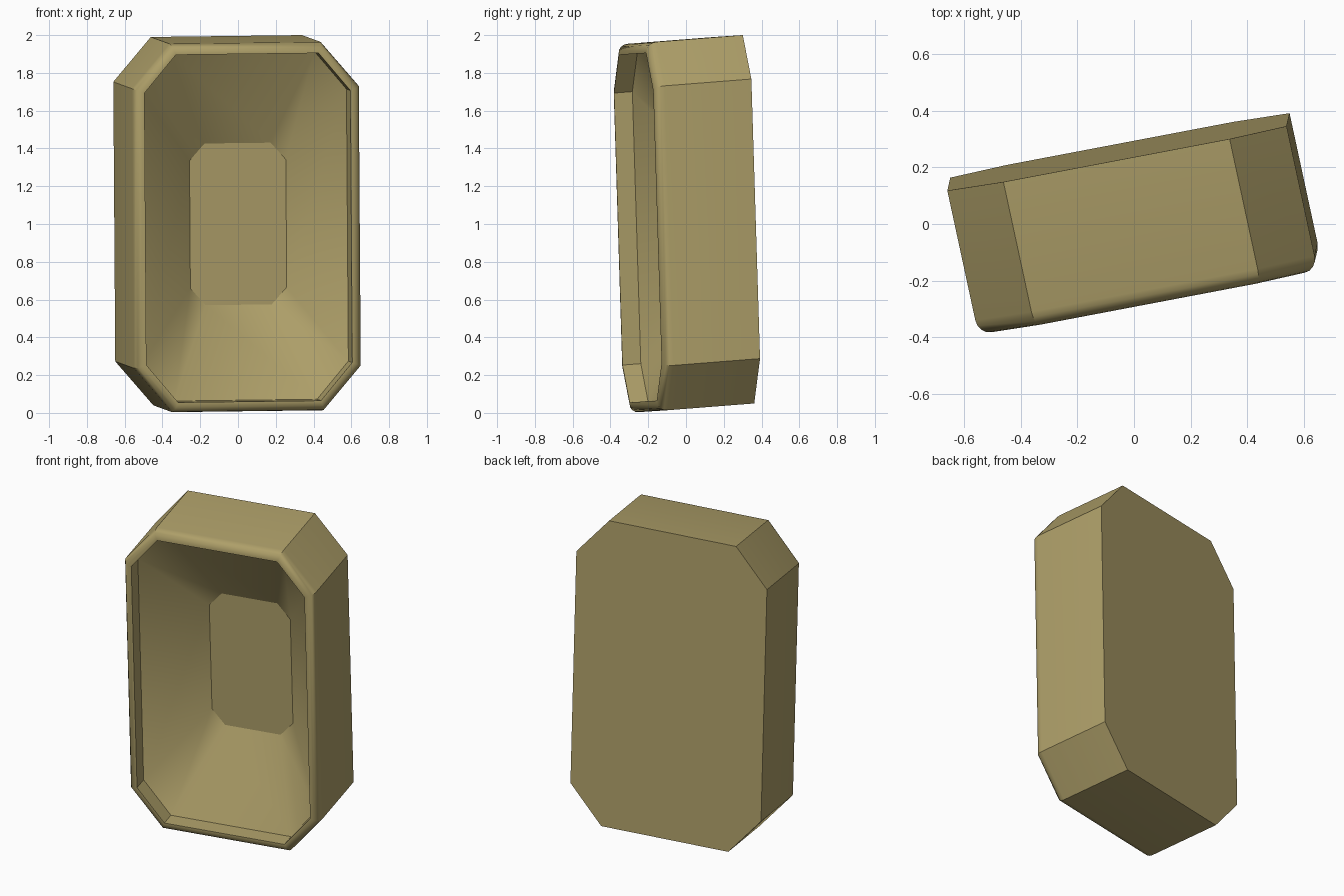
import bpy, bmesh, math
from mathutils import Vector

if "Cube" in bpy.data.objects:
    bpy.data.objects.remove(bpy.data.objects["Cube"])

# Slightly skewed axes of the leaning tub: width, depth (back to front), height
U = Vector((1.0, 0.19, 0.0125))
D = Vector((0.11, -0.51, -0.04))
W = Vector((-0.007, -0.031, 1.0))
BACK = Vector((-0.055, 0.255, 1.02))

# Octagon sizes: half width, half height, half flat width, half flat height
OUTER = (0.60, 0.975, 0.40, 0.74)
OPENING = (0.545, 0.92, 0.378, 0.72)
FLOOR = (0.255, 0.428, 0.175, 0.338)


def octagon(bm, size, t, du=0.0, dw=0.0):
    a, h, fa, fh = size
    pts = [(fa, h), (a, fh), (a, -fh), (fa, -h),
           (-fa, -h), (-a, -fh), (-a, fh), (-fa, h)]
    return [bm.verts.new(BACK + D * t + U * (u + du) + W * (w + dw)) for u, w in pts]


def blend(k):
    return tuple(o + (i - o) * k for o, i in zip(OUTER, OPENING))


bm = bmesh.new()
# Outer wall, rounded rim, straight lip, tapering recess
rings = [octagon(bm, OUTER, 0.0)]
for i in range(5):
    ang = math.radians(90) * i / 4
    rings.append(octagon(bm, blend(0.85 * (1 - math.cos(ang))), 0.9 + 0.1 * math.sin(ang)))
rings.append(octagon(bm, OPENING, 1.0))
rings.append(octagon(bm, OPENING, 0.81))
rings.append(octagon(bm, FLOOR, 0.25, 0.028, -0.01))

for r, s in zip(rings, rings[1:]):
    for i in range(8):
        j = (i + 1) % 8
        bm.faces.new((r[i], r[j], s[j], s[i]))
# Back panel and recess floor
bm.faces.new(rings[0])
bm.faces.new(rings[-1])
bmesh.ops.recalc_face_normals(bm, faces=bm.faces)

mesh = bpy.data.meshes.new("recessed_tub")
bm.to_mesh(mesh)
bm.free()
tub = bpy.data.objects.new("recessed_tub", mesh)
bpy.context.collection.objects.link(tub)

# Khaki colour
mat = bpy.data.materials.new("khaki")
mat.diffuse_color = (0.42, 0.345, 0.14, 1)
mat.use_nodes = True
mat.node_tree.nodes["Principled BSDF"].inputs["Base Color"].default_value = mat.diffuse_color
mesh.materials.append(mat)

# Smooth only the rounded rim
bpy.context.view_layer.objects.active = tub
tub.select_set(True)
bpy.ops.object.shade_smooth_by_angle(angle=math.radians(30))
